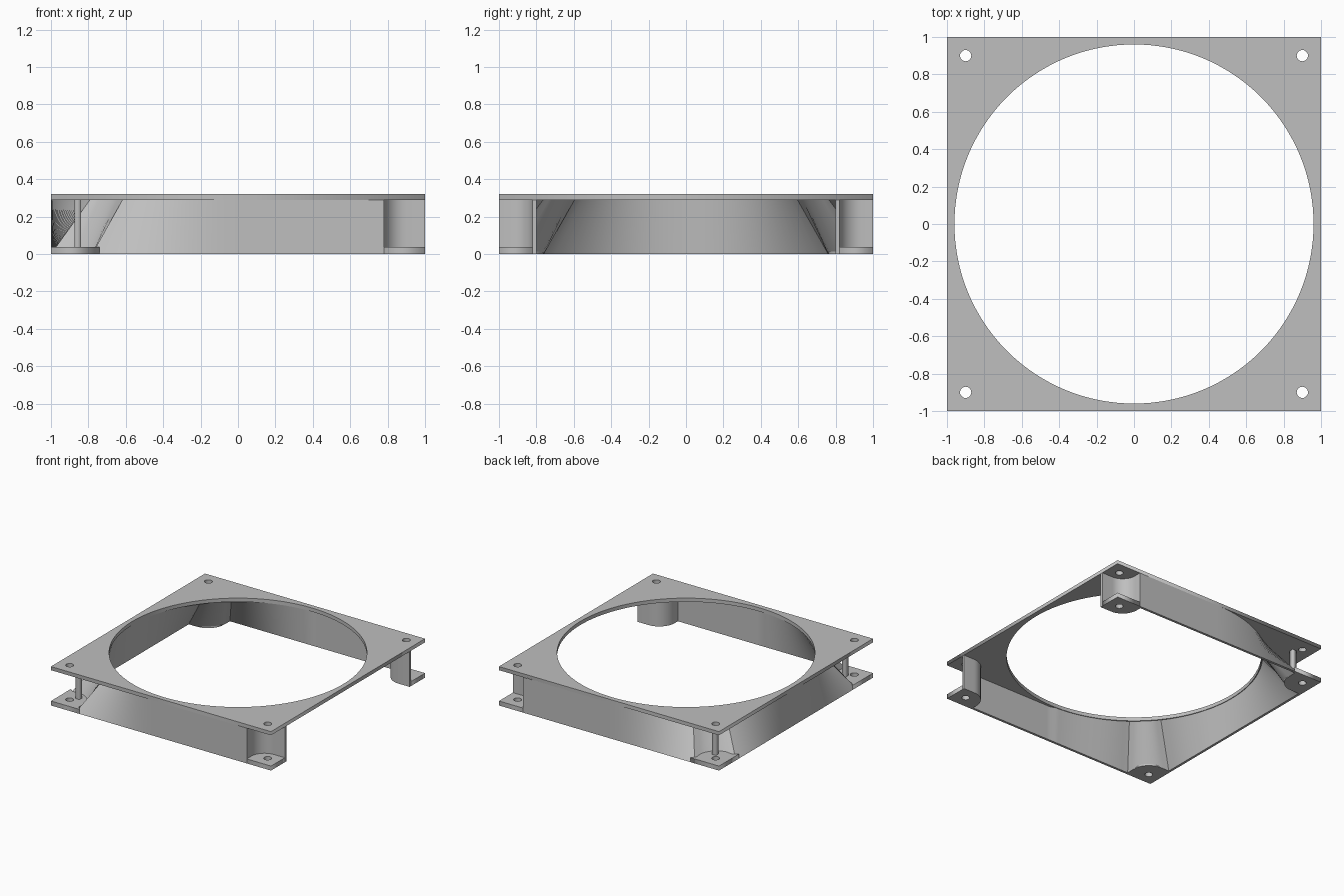
import bpy, bmesh, math
from mathutils import Vector

if "Cube" in bpy.data.objects:
    bpy.data.objects.remove(bpy.data.objects["Cube"])

grey = bpy.data.materials.new("plain grey")
grey.diffuse_color = (0.52, 0.52, 0.52, 1)
grey.use_nodes = True
grey.node_tree.nodes["Principled BSDF"].inputs["Base Color"].default_value = grey.diffuse_color

H, PLATE, FLANGE = 0.32, 0.03, 0.037
HOLE, HOLE_R = 0.9, 0.03


def circle(cx, cy, r, n):
    return [(cx + r * math.cos(2 * math.pi * i / n), cy + r * math.sin(2 * math.pi * i / n)) for i in range(n)]


def arc(cx, cy, r, a0, a1, n=10):
    return [(cx + r * math.cos(math.radians(a0 + (a1 - a0) * i / n)),
             cy + r * math.sin(math.radians(a0 + (a1 - a0) * i / n))) for i in range(n + 1)]


def slab(name, loops, z0, z1):
    """Flat plate from an outline and hole loops."""
    cu = bpy.data.curves.new(name, 'CURVE')
    cu.dimensions, cu.fill_mode, cu.extrude = '2D', 'BOTH', (z1 - z0) / 2
    for loop in loops:
        s = cu.splines.new('POLY')
        s.points.add(len(loop) - 1)
        for p, (x, y) in zip(s.points, loop):
            p.co = (x, y, 0, 1)
        s.use_cyclic_u = True
    tmp = bpy.data.objects.new(name + "_outline", cu)
    bpy.context.collection.objects.link(tmp)
    bpy.context.view_layer.update()
    me = bpy.data.meshes.new_from_object(tmp.evaluated_get(bpy.context.evaluated_depsgraph_get()))
    bpy.data.objects.remove(tmp)
    for v in me.vertices:
        v.co.z += (z0 + z1) / 2
    me.materials.clear()
    me.materials.append(grey)
    ob = bpy.data.objects.new(name, me)
    bpy.context.collection.objects.link(ob)
    return ob


def offset(path, dist):
    """Shift an open path inward by a mitred distance per point."""
    out = []
    for i, p in enumerate(path):
        ns = []
        for a, b in ((i - 1, i), (i, i + 1)):
            if a >= 0 and b < len(path):
                d = (Vector(path[b]) - Vector(path[a])).normalized()
                ns.append(Vector((-d.y, d.x)))
        n = sum(ns, Vector((0, 0))).normalized()
        k = dist(p) / max(0.5, n.dot(ns[0]))
        out.append((p[0] + n.x * k, p[1] + n.y * k))
    return out


# Top plate with the round fan opening and screw holes
square = [(-1, -1), (1, -1), (1, 1), (-1, 1)]
screws = [circle(sx * HOLE, sy * HOLE, HOLE_R, 24) for sx in (-1, 1) for sy in (-1, 1)]
slab("top_plate", [square, circle(0, 0, 0.96, 128)] + screws, H - PLATE, H)

# Corner pockets, traced counter-clockwise on the back half
right_pocket = [(1, 0.82)] + arc(0.9, 0.94, 0.12, 270, 180) + [(0.78, 1)]
left_pocket = [(-0.78, 1)] + arc(-0.93, 0.93, 0.15, 360, 270) + [(-1, 0.78)]

# Duct wall: pocketed square at the bottom, round at the top on the closed side
back = right_pocket + [(0.78 - 1.56 * i / 40, 1) for i in range(1, 40)]
back += left_pocket + [(-1, 0.78 - 0.78 * i / 20) for i in range(1, 21)]
bottom = back + [(x, -y) for x, y in reversed(back[:-1])]


def to_round(p):
    return p if p[0] >= -1e-6 else tuple(Vector(p).normalized())


top = [to_round(p) for p in bottom]
bottom_in = offset(bottom, lambda p: 0.02)
top_in = offset(top, lambda p: 0.035 if p[0] < 0 else 0.02)

bm = bmesh.new()
rings = [[bm.verts.new((x, y, z)) for x, y in path] for path, z in
         ((bottom, 0), (top, H - PLATE + 0.004), (top_in, H - PLATE + 0.004), (bottom_in, 0))]
for k in range(4):
    a, b = rings[k], rings[(k + 1) % 4]
    for i in range(len(a) - 1):
        bm.faces.new((a[i], a[i + 1], b[i + 1], b[i]))
for i in (0, -1):
    bm.faces.new([r[i] for r in rings])
bmesh.ops.recalc_face_normals(bm, faces=bm.faces)
me = bpy.data.meshes.new("duct_wall")
bm.to_mesh(me)
bm.free()
me.materials.append(grey)
duct = bpy.data.objects.new("duct_wall", me)
bpy.context.collection.objects.link(duct)
bpy.context.view_layer.objects.active = duct
duct.select_set(True)
bpy.ops.object.shade_smooth_by_angle(angle=math.radians(25))

# Bottom screw flanges, and small posts in the two closed corners
for sy, side in ((1, "back"), (-1, "front")):
    for sx, pocket, end in ((1, right_pocket, "right"), (-1, left_pocket, "left")):
        if sx > 0:
            outline = pocket + [(1, 1)]
        else:
            outline = [(-0.74, 1), (-0.77, 0.965)] + [(x * 0.975, y * 0.975) for x, y in pocket[2:-2]]
            outline += [(-0.965, 0.77), (-1, 0.74), (-1, 1)]
        slab(f"{side}_{end}_flange", [[(x, sy * y) for x, y in outline],
                                      circle(sx * HOLE, sy * HOLE, HOLE_R, 24)], 0, FLANGE)
    px, py, w = -0.857, sy * 0.842, 0.0175
    slab(f"{side}_left_post", [[(px - w, py - w), (px + w, py - w), (px + w, py + w), (px - w, py + w)]],
         FLANGE - 0.01, H - PLATE + 0.005)
